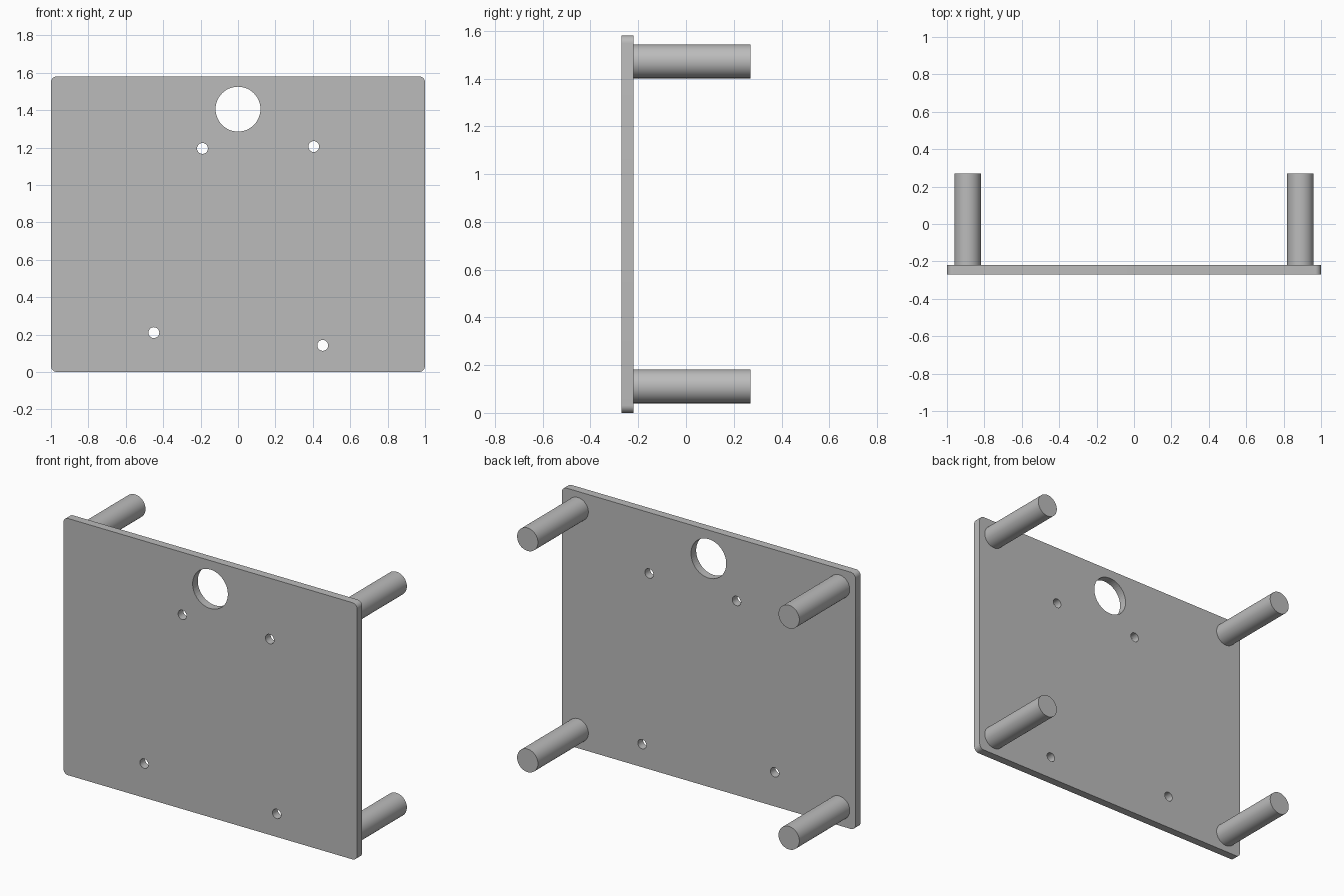
import bpy, bmesh
from math import radians
from mathutils import Matrix, Vector

if "Cube" in bpy.data.objects:
    bpy.data.objects.remove(bpy.data.objects["Cube"], do_unlink=True)

HEIGHT = 1.58
FRONT, PLATE_BACK, POST_END = -0.27, -0.22, 0.27

grey = bpy.data.materials.new("plain_grey")
grey.use_nodes = True
colour = (0.5, 0.5, 0.5, 1)
grey.diffuse_color = colour
grey.node_tree.nodes["Principled BSDF"].inputs["Base Color"].default_value = colour


def make_object(name, bm):
    mesh = bpy.data.meshes.new(name)
    bm.to_mesh(mesh)
    bm.free()
    mesh.materials.append(grey)
    obj = bpy.data.objects.new(name, mesh)
    bpy.context.collection.objects.link(obj)
    return obj


def add_rod(bm, x, z, radius, y0, y1):
    """Capped cylinder running along y."""
    place = Matrix.Translation((x, (y0 + y1) / 2, z)) @ Matrix.Rotation(radians(90), 4, "X")
    bmesh.ops.create_cone(bm, cap_ends=True, segments=48, radius1=radius,
                          radius2=radius, depth=y1 - y0, matrix=place)


def smooth(obj):
    bpy.ops.object.select_all(action="DESELECT")
    obj.select_set(True)
    bpy.context.view_layer.objects.active = obj
    bpy.ops.object.shade_smooth_by_angle(angle=radians(30))


# Plate with rounded corners
bm = bmesh.new()
size = Vector((2, PLATE_BACK - FRONT, HEIGHT))
centre = Vector((0, (FRONT + PLATE_BACK) / 2, HEIGHT / 2))
bmesh.ops.create_cube(bm, size=1, matrix=Matrix.Translation(centre) @ Matrix.Diagonal(size).to_4x4())
corners = [e for e in bm.edges if abs(e.verts[0].co.y - e.verts[1].co.y) > 0.01]
bmesh.ops.bevel(bm, geom=corners, offset=0.032, segments=8, profile=0.5, affect="EDGES")
plate = make_object("plate", bm)

# Large opening and four screw holes
bm = bmesh.new()
add_rod(bm, 0, 1.405, 0.12, FRONT - 0.1, PLATE_BACK + 0.1)
for x, z in [(-0.19, 1.195), (0.405, 1.205), (-0.45, 0.21), (0.453, 0.142)]:
    add_rod(bm, x, z, 0.029, FRONT - 0.1, PLATE_BACK + 0.1)
cutter = make_object("hole_cutter", bm)
cut = plate.modifiers.new("holes", "BOOLEAN")
cut.operation = "DIFFERENCE"
cut.solver = "EXACT"
cut.object = cutter
smooth(plate)
bpy.ops.object.modifier_apply(modifier=cut.name)
bpy.data.objects.remove(cutter, do_unlink=True)

# Four standoff posts on the back
for side, x in (("left", 0.89), ("right", -0.89)):
    for level, z in (("upper", 1.472), ("lower", 0.111)):
        bm = bmesh.new()
        add_rod(bm, x, z, 0.071, PLATE_BACK, POST_END)
        smooth(make_object(f"{level}_{side}_post", bm))
